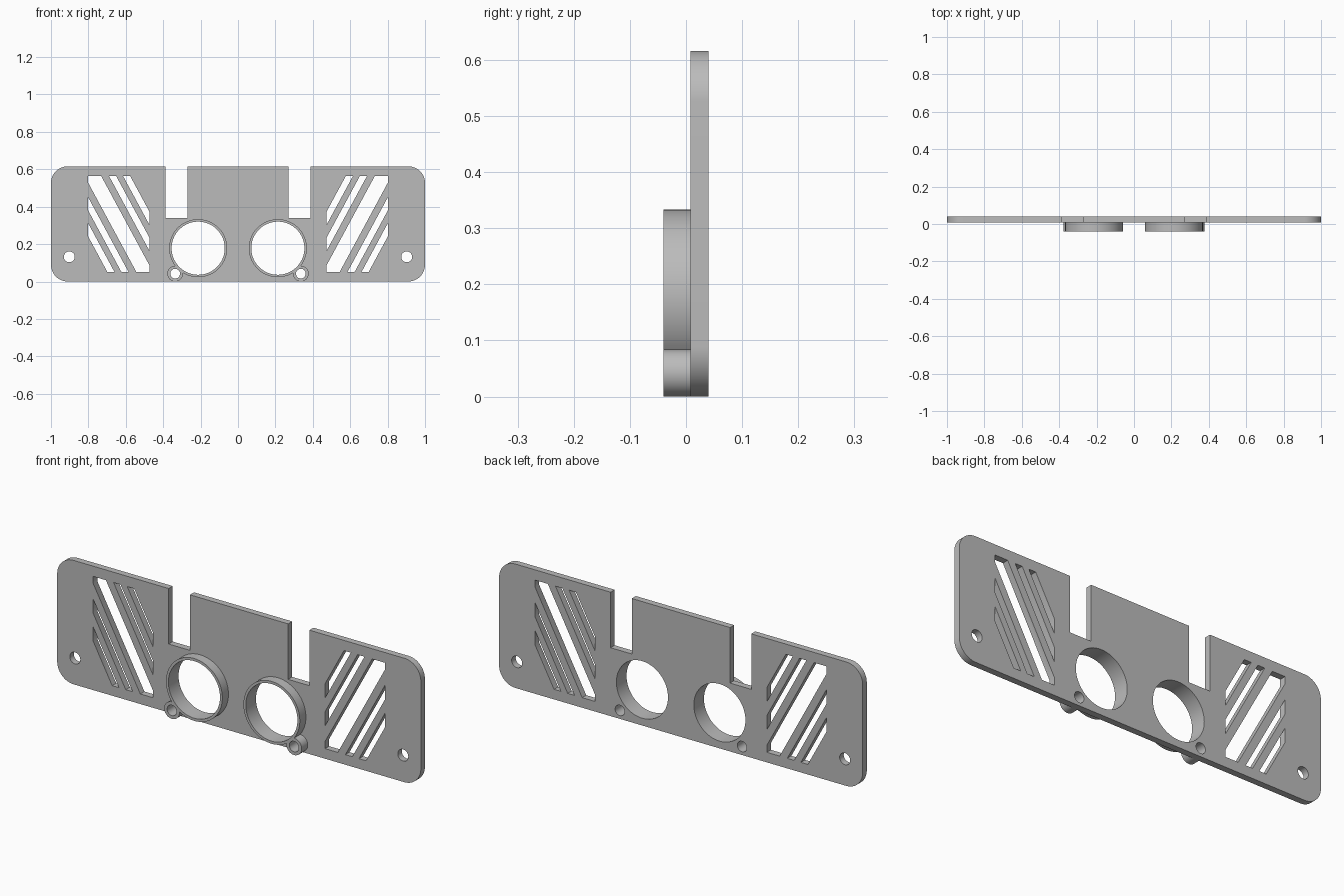
import bpy, bmesh
from math import sin, cos, pi
from mathutils import Vector

cube = bpy.data.objects.get("Cube")
if cube:
    bpy.data.objects.remove(cube, do_unlink=True)

BACK, FACE, FRONT = 0.04, 0.008, -0.04   # depth levels along y
HEIGHT = 0.616

grey = bpy.data.materials.new("mid_grey")
grey.use_nodes = True
grey.diffuse_color = (0.5, 0.5, 0.5, 1)
grey.node_tree.nodes["Principled BSDF"].inputs["Base Color"].default_value = (0.5, 0.5, 0.5, 1)


def arc(x, z, r, start=0.0, sweep=2 * pi, n=64):
    steps = [start + sweep * i / n for i in range(n)]
    return [(x + r * cos(a), z + r * sin(a)) for a in steps]


def rect(x0, x1, z0, z1):
    return [(x0, z0), (x1, z0), (x1, z1), (x0, z1)]


def add_prism(bm, outline, y0, y1, planes=()):
    """Extrude an x-z outline along y, trimmed first by optional planes."""
    part = bmesh.new()
    part.faces.new([part.verts.new((x, y0, z)) for x, z in outline])
    for point, normal in planes:
        bmesh.ops.bisect_plane(part, geom=part.verts[:] + part.edges[:] + part.faces[:],
                               plane_co=point, plane_no=normal, clear_outer=True)
    top = bmesh.ops.extrude_face_region(part, geom=part.faces[:], use_keep_orig=True)["geom"]
    bmesh.ops.translate(part, vec=(0, y1 - y0, 0),
                        verts=[g for g in top if isinstance(g, bmesh.types.BMVert)])
    bmesh.ops.recalc_face_normals(part, faces=part.faces[:])
    temp = bpy.data.meshes.new("temp")
    part.to_mesh(temp)
    part.free()
    bm.from_mesh(temp)
    bpy.data.meshes.remove(temp)


def make_object(name, bm):
    mesh = bpy.data.meshes.new(name)
    bm.to_mesh(mesh)
    bm.free()
    mesh.materials.append(grey)
    obj = bpy.data.objects.new(name, mesh)
    bpy.context.collection.objects.link(obj)
    return obj


def prism_object(name, outline, y0, y1):
    bm = bmesh.new()
    add_prism(bm, outline, y0, y1)
    return make_object(name, bm)


def select_only(obj):
    bpy.ops.object.select_all(action="DESELECT")
    obj.select_set(True)
    bpy.context.view_layer.objects.active = obj


def combine(obj, other, operation):
    mod = obj.modifiers.new(operation.lower(), "BOOLEAN")
    mod.operation, mod.solver, mod.object = operation, "EXACT", other
    select_only(obj)
    bpy.ops.object.modifier_apply(modifier=mod.name)


# Cutter with every opening, mirrored left and right
cut = bmesh.new()
LEAN = 0.54                                        # sideways run of the slots per unit of drop
X_IN, X_OUT, Z_LOW, Z_TOP = 0.473, 0.802, 0.05, 0.565
slots = [(-0.174, -0.136), (-0.099, -0.061), (-0.019, 0.07), (0.112, 0.15), (0.187, 0.225)]
for side in (-1, 1):
    def opening(outline, planes=()):
        add_prism(cut, [(side * x, z) for x, z in outline], -0.1, 0.1, planes)

    opening(arc(0.213, 0.178, 0.142, n=96))        # large bore
    opening(arc(0.336, 0.042, 0.026, n=32))        # boss hole
    opening(arc(0.902, 0.132, 0.029, n=32))        # mounting hole
    opening(rect(0.27, 0.387, 0.34, 0.7))          # top notch
    # Slanted vent slots, trimmed to the vent rectangle
    normal = Vector((-side, 0, LEAN))
    for a, b in slots:
        opening(rect(X_IN, X_OUT, Z_LOW, Z_TOP),
                [((side * (X_OUT - a), 0, Z_TOP), -normal),
                 ((side * (X_OUT - b), 0, Z_TOP), normal)])
cutter = make_object("opening_cutter", cut)
cutter.hide_render = True

# Rounded panel
R = 0.09
outline = []
for i, (x, z) in enumerate([(1 - R, HEIGHT - R), (R - 1, HEIGHT - R), (R - 1, R), (1 - R, R)]):
    outline += arc(x, z, R, i * pi / 2, pi / 2, 16)
    end = (i + 1) * pi / 2
    outline.append((x + R * cos(end), z + R * sin(end)))
parts = [prism_object("panel", outline, FACE, BACK)]

# Round sleeves, each with a small screw boss
for label, side in (("right", -1), ("left", 1)):
    sleeve = prism_object(label + "_sleeve", arc(side * 0.213, 0.178, 0.155, n=96), FRONT, FACE)
    boss = prism_object("boss", arc(side * 0.336, 0.042, 0.042, n=48), FRONT, FACE)
    combine(sleeve, boss, "UNION")
    bpy.data.objects.remove(boss, do_unlink=True)
    parts.append(sleeve)

for part in parts:
    combine(part, cutter, "DIFFERENCE")
    select_only(part)
    bpy.ops.object.shade_smooth_by_angle(angle=pi / 6)
bpy.data.objects.remove(cutter, do_unlink=True)
